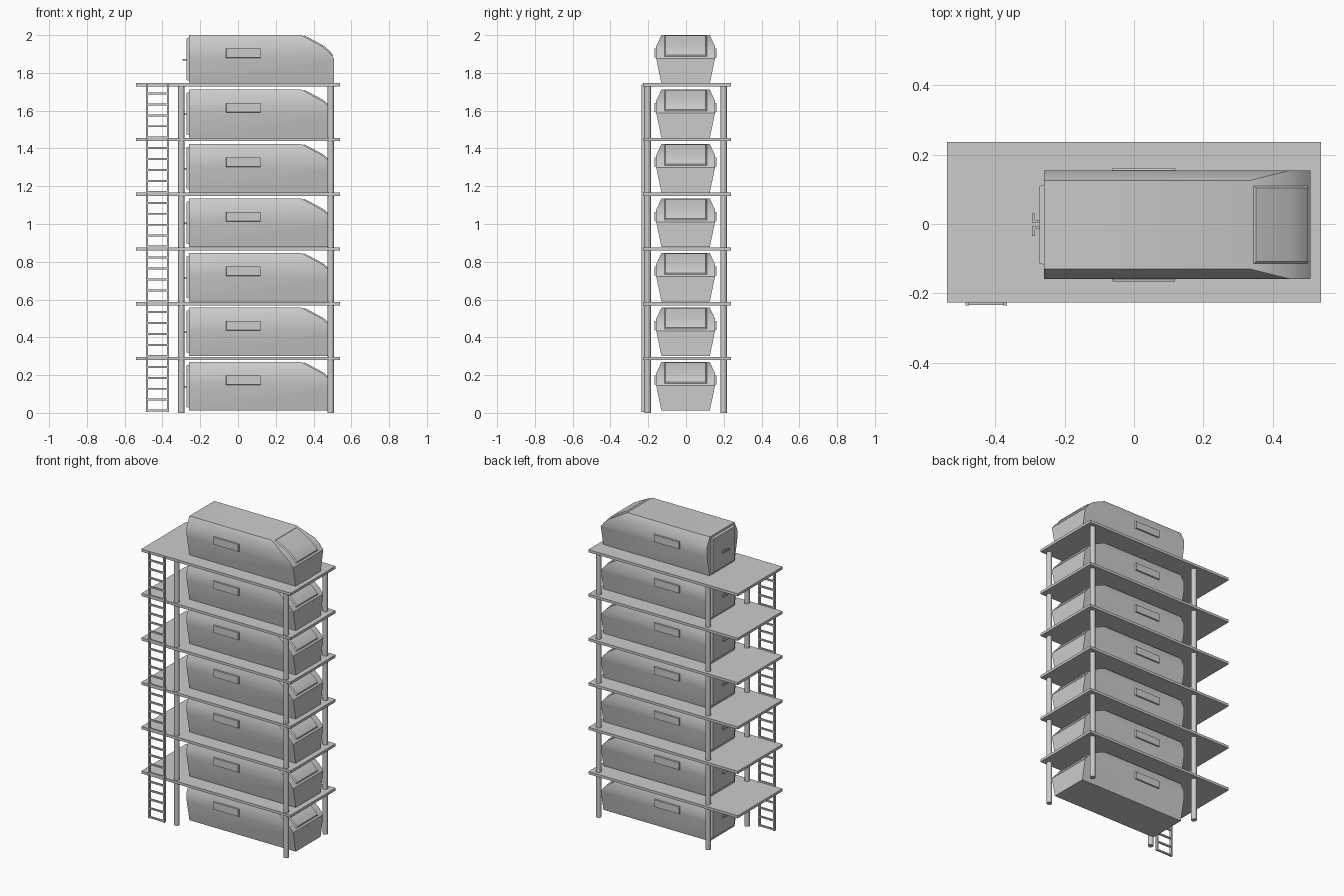
import bpy, bmesh, math
from mathutils import Vector

if "Cube" in bpy.data.objects:
    bpy.data.objects.remove(bpy.data.objects["Cube"])

CY = -0.002          # capsule centre line
H = 0.257            # capsule height
STEP = 0.2885        # capsule spacing


def finish(bm, name, smooth=None):
    bmesh.ops.recalc_face_normals(bm, faces=bm.faces)
    me = bpy.data.meshes.new(name)
    bm.to_mesh(me)
    bm.free()
    ob = bpy.data.objects.new(name, me)
    bpy.context.collection.objects.link(ob)
    if smooth:
        bpy.ops.object.select_all(action='DESELECT')
        ob.select_set(True)
        bpy.context.view_layer.objects.active = ob
        bpy.ops.object.shade_smooth_by_angle(angle=math.radians(smooth))
    return ob


def add_box(bm, x0, x1, y0, y1, z0, z1):
    vs = bmesh.ops.create_cube(bm, size=1)['verts']
    for v in vs:
        v.co = Vector(((x0 + x1) / 2 + v.co.x * (x1 - x0),
                       (y0 + y1) / 2 + v.co.y * (y1 - y0),
                       (z0 + z1) / 2 + v.co.z * (z1 - z0)))
    return vs


def loft(bm, a, b):
    """Closed solid between two matching loops."""
    va, vb = [bm.verts.new(p) for p in a], [bm.verts.new(p) for p in b]
    n = len(va)
    bm.faces.new(va)
    bm.faces.new(vb[::-1])
    for i in range(n):
        j = (i + 1) % n
        bm.faces.new((va[i], vb[i], vb[j], va[j]))


# capsule body: eight-sided section, nose cut by slanted planes
half = [(0.128, 0), (0.156, 0.135), (0.156, 0.197), (0.128, H)]
section = half + [(-y, z) for y, z in reversed(half)]
nose = [(0.335, H), (0.447, 0.197), (0.482, 0.167), (0.509, 0.133)]
bm = bmesh.new()
loft(bm, [(-0.26, y + CY, z) for y, z in section],
     [(0.509, y + CY, z) for y, z in section])
for (xa, za), (xb, zb) in zip(nose, nose[1:]):
    r = bmesh.ops.bisect_plane(bm, geom=bm.verts[:] + bm.edges[:] + bm.faces[:], dist=1e-5,
                               plane_co=(xa, 0, za), plane_no=(za - zb, 0, xb - xa),
                               clear_outer=True)
    edges = [e for e in bm.edges if e.is_boundary]
    bmesh.ops.edgeloop_fill(bm, edges=edges)
body = finish(bm, "capsule_body", 30)

# windscreen: raised panel that follows the nose, with sloped rim
bm = bmesh.new()
path = [(0.342, 0.253), (0.447, 0.197), (0.482, 0.167), (0.502, 0.142)]
rows = []
for i, (x, z) in enumerate(path):
    a, b = path[max(i - 1, 0)], path[min(i + 1, 3)]
    n = Vector((a[1] - b[1], 0, b[0] - a[0])).normalized()
    t = Vector((b[0] - a[0], 0, b[1] - a[1])).normalized()
    inset = t * (0.008 if i == 0 else -0.008 if i == 3 else 0)
    p = Vector((x, CY, z))
    lo, hi = p - n * 0.003, p + n * 0.007 + inset
    rows.append([bm.verts.new(q + Vector((0, y, 0))) for q, y in
                 ((lo, -0.115), (hi, -0.106), (hi, 0.106), (lo, 0.115))])
for a, b in zip(rows, rows[1:]):
    for k in range(4):
        bm.faces.new((a[k], b[k], b[(k + 1) % 4], a[(k + 1) % 4]))
bm.faces.new(rows[0])
bm.faces.new(rows[-1][::-1])
screen = finish(bm, "windscreen", 25)

# side windows, one per side
bm = bmesh.new()
for s in (-1, 1):
    def rect(d, y):
        return [(x, CY + s * y, z) for x, z in
                ((-0.065 + d, 0.135 + d), (0.121 - d, 0.135 + d),
                 (0.121 - d, 0.188 - d), (-0.065 + d, 0.188 - d))]
    loft(bm, rect(0, 0.15), rect(0.003, 0.164))
windows = finish(bm, "side_windows")

# rear door with chamfered rim
bm = bmesh.new()


def door_loop(x, d):
    return [(x, CY + s * (0.117 - d), z) for s, z in
            ((-1, 0.014 + d), (1, 0.014 + d), (1, H - 0.012 - d), (-1, H - 0.012 - d))]


loft(bm, door_loop(-0.255, 0), door_loop(-0.273, 0.006))
door = finish(bm, "rear_door")

# door handles: stem and upright grip either side of the split
bm = bmesh.new()
for s in (-1, 1):
    y = sorted((CY + s * 0.005, CY + s * 0.013))
    add_box(bm, -0.292, -0.27, y[0], y[1], 0.122, 0.130)
    y = sorted((CY + s * 0.005, CY + s * 0.033))
    add_box(bm, -0.294, -0.286, y[0], y[1], 0.122, 0.130)
handles = finish(bm, "door_handles")

# stack of seven capsules
for ob in (body, screen, windows, door, handles):
    for k in range(7):
        c = ob if k == 6 else ob.copy()
        if k < 6:
            bpy.context.collection.objects.link(c)
        c.location.z = 2 - H - STEP * (6 - k)

# decks
for i in range(6):
    bm = bmesh.new()
    top = 0.296 + 0.29 * i
    add_box(bm, -0.54, 0.54, -0.227, 0.237, top - 0.017, top)
    finish(bm, "deck")

# corner posts
for x in (-0.30, 0.491):
    for y in (-0.203, 0.2):
        bpy.ops.mesh.primitive_cylinder_add(vertices=24, radius=0.017, depth=1.735,
                                            location=(x, y, 0.8675))
        bpy.context.object.name = "post"
        bpy.ops.object.shade_smooth_by_angle()

# ladder
bm = bmesh.new()
for x in (-0.486, -0.376):
    add_box(bm, x, x + 0.01, -0.235, -0.22, 0.006, 1.738)
for i in range(30):
    z = 0.012 + 0.0579 * i
    add_box(bm, -0.48, -0.372, -0.233, -0.223, z - 0.005, z + 0.005)
finish(bm, "ladder")
